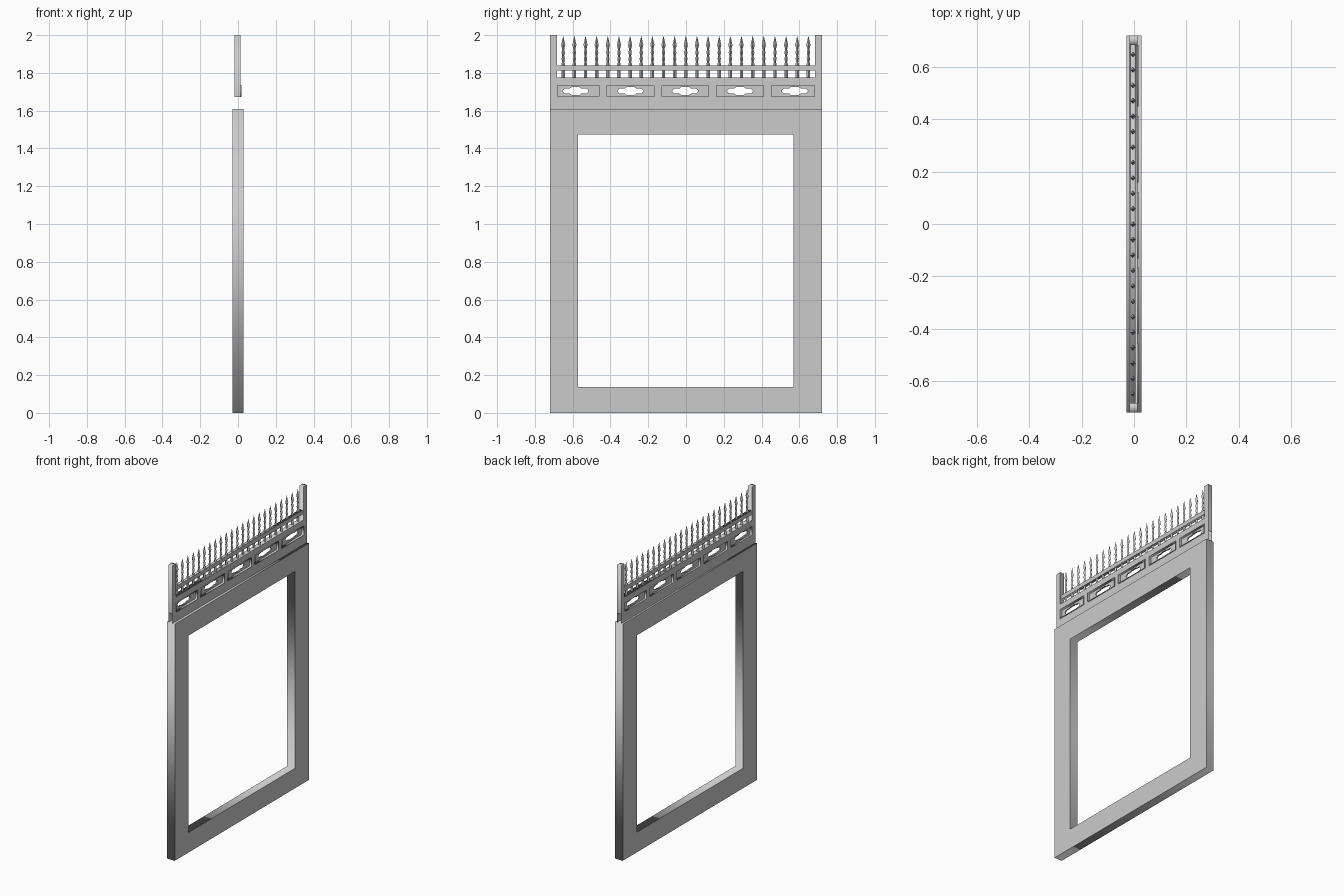
import bpy, bmesh, math

if "Cube" in bpy.data.objects:
    bpy.data.objects.remove(bpy.data.objects["Cube"], do_unlink=True)

GREY = (0.6, 0.6, 0.6, 1)
mat = bpy.data.materials.new("plain grey")
mat.use_nodes = True
mat.diffuse_color = GREY
mat.node_tree.nodes["Principled BSDF"].inputs["Base Color"].default_value = GREY


def add_mesh(name, mesh):
    obj = bpy.data.objects.new(name, mesh)
    bpy.context.collection.objects.link(obj)
    mesh.materials.clear()
    mesh.materials.append(mat)
    return obj


def rect(y0, y1, z0, z1):
    return [(y0, z0), (y1, z0), (y1, z1), (y0, z1)]


def plate(name, loops, x0, x1, drop=None):
    """Extrude a y/z outline with holes from x0 to x1; drop removes faces."""
    curve = bpy.data.curves.new(name, 'CURVE')
    curve.dimensions = '2D'
    curve.fill_mode = 'BOTH'
    curve.extrude = (x1 - x0) / 2
    for loop in loops:
        spline = curve.splines.new('POLY')
        spline.points.add(len(loop) - 1)
        spline.use_cyclic_u = True
        for point, (y, z) in zip(spline.points, loop):
            point.co = (y, z, 0, 1)
    temp = bpy.data.objects.new(name + " outline", curve)
    bpy.context.collection.objects.link(temp)
    graph = bpy.context.evaluated_depsgraph_get()
    mesh = bpy.data.meshes.new_from_object(temp.evaluated_get(graph))
    bpy.data.objects.remove(temp, do_unlink=True)
    bm = bmesh.new()
    bm.from_mesh(mesh)
    for v in bm.verts:
        y, z, x = v.co
        v.co = (x + (x0 + x1) / 2, y, z)
    bmesh.ops.remove_doubles(bm, verts=bm.verts, dist=1e-5)
    bmesh.ops.recalc_face_normals(bm, faces=bm.faces)
    if drop:
        bad = [f for f in bm.faces if drop(f.calc_center_median(), f.normal)]
        bmesh.ops.delete(bm, geom=bad, context='FACES')
    bm.to_mesh(mesh)
    bm.free()
    return add_mesh(name, mesh)


# Large doorway frame
FRAME_TOP = 1.608
plate("frame", [rect(-.72, .72, 0, FRAME_TOP), rect(-.572, .568, .136, 1.474)], -.029, .029)

# Header with end posts, pierced by five panel openings; its lower band is hollow
LOW, HIGH, DECK = 1.672, 1.736, 1.776
BACK, FRONT = -.018, .013
END_A, END_B = -.684, .684
centres = [-.004 + .29 * i for i in range(-2, 3)]
panels = [(max(c - .127, END_A), min(c + .127, END_B)) for c in centres]
outline = [(-.72, FRAME_TOP), (.72, FRAME_TOP), (.72, LOW), (.72, 2), (END_B, 2),
           (END_B, DECK), (END_A, DECK), (END_A, 2), (-.72, 2), (-.72, LOW)]
plate("header", [outline] + [rect(a, b, LOW, HIGH) for a, b in panels], BACK, FRONT,
      lambda c, n: c.z < LOW - .01 and abs(n.x) < .5)

# Recessed panels with a pointed slot, each in a thin raised lining
quarter = [(.07, 0), (.058, .014), (.03, .014), (.02, .021), (.008, .021)]
upper = quarter + [(-y, z) for y, z in reversed(quarter)]
slot = upper + [(y, -z) for y, z in reversed(upper[1:-1])]
MID = (LOW + HIGH) / 2
for i, ((a, b), c) in enumerate(zip(panels, centres)):
    hole = [(c + y, MID + z) for y, z in slot]
    plate(f"panel_{i + 1}", [rect(a, b, LOW, HIGH), hole], -.006, .002)
    plate(f"panel_lining_{i + 1}",
          [rect(a, b, LOW, HIGH), rect(a + .003, b - .003, LOW + .003, HIGH - .003)], BACK, .018)

# Fence rail
plate("fence_rail", [rect(END_A, END_B, 1.812, 1.84)], -.014, .006)

# Row of four-sided spikes: shaft, beads and spear tip
profile = [(.009, DECK), (.009, 1.85), (.005, 1.856), (.009, 1.875), (.005, 1.89),
           (.009, 1.908), (.005, 1.925), (.011, 1.948), (.006, 1.97), (.0005, 1.995)]
bm = bmesh.new()
for i in range(23):
    y = -.65 + .059 * i
    rings = []
    for r, z in profile:
        rings.append([bm.verts.new((-.004 + r * math.cos(k * math.pi / 2),
                                    y + r * math.sin(k * math.pi / 2), z)) for k in range(4)])
    for low, high in zip(rings, rings[1:]):
        for k in range(4):
            j = (k + 1) % 4
            bm.faces.new((low[k], low[j], high[j], high[k]))
    bm.faces.new(rings[-1])
mesh = bpy.data.meshes.new("fence_spikes")
bm.to_mesh(mesh)
bm.free()
add_mesh("fence_spikes", mesh)
